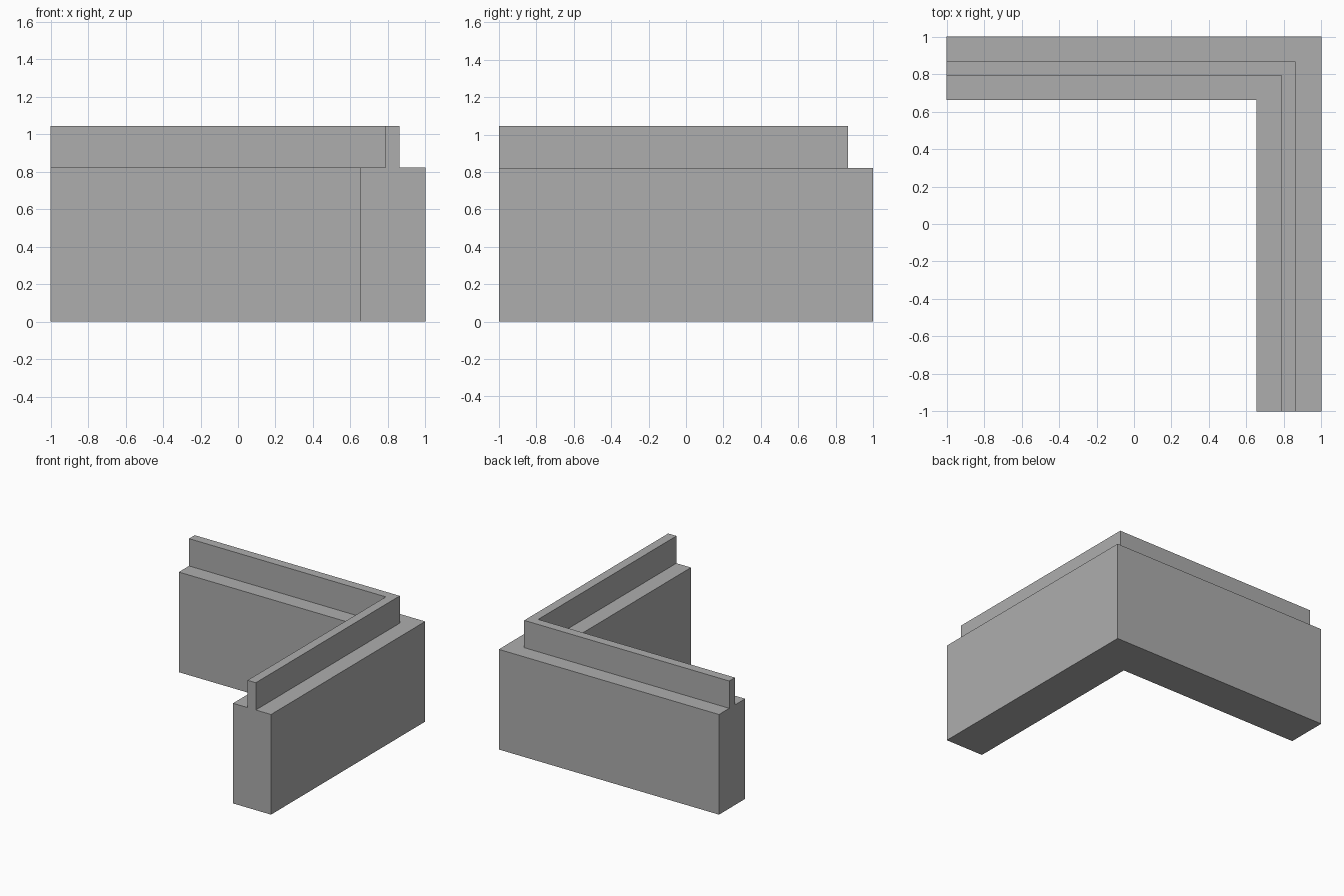
import bpy
import bmesh

if "Cube" in bpy.data.objects:
    bpy.data.objects.remove(bpy.data.objects["Cube"])

grey = bpy.data.materials.new("plain_grey")
grey.diffuse_color = (0.42, 0.42, 0.42, 1)
grey.use_nodes = True
grey.node_tree.nodes["Principled BSDF"].inputs["Base Color"].default_value = grey.diffuse_color


def corner_wall(name, inner, outer, z0, z1):
    """Extruded L running along the back (+y) and right (+x) sides."""
    (ix, iy), (ox, oy) = inner, outer
    outline = [(-1, iy), (ix, iy), (ix, -1), (ox, -1), (ox, oy), (-1, oy)]
    bm = bmesh.new()
    base = bm.faces.new([bm.verts.new((x, y, z0)) for x, y in outline])
    top = bmesh.ops.extrude_face_region(bm, geom=[base], use_keep_orig=True)
    verts = [v for v in top["geom"] if isinstance(v, bmesh.types.BMVert)]
    bmesh.ops.translate(bm, verts=verts, vec=(0, 0, z1 - z0))
    bmesh.ops.recalc_face_normals(bm, faces=bm.faces)
    mesh = bpy.data.meshes.new(name)
    bm.to_mesh(mesh)
    bm.free()
    mesh.materials.append(grey)
    obj = bpy.data.objects.new(name, mesh)
    bpy.context.collection.objects.link(obj)
    return obj


# Thick lower wall
corner_wall("wall_base", (0.655, 0.661), (1, 1), 0, 0.822)
# Thin raised ridge along the middle of the wall top
corner_wall("wall_ridge", (0.787, 0.793), (0.862, 0.867), 0.822, 1.046)
